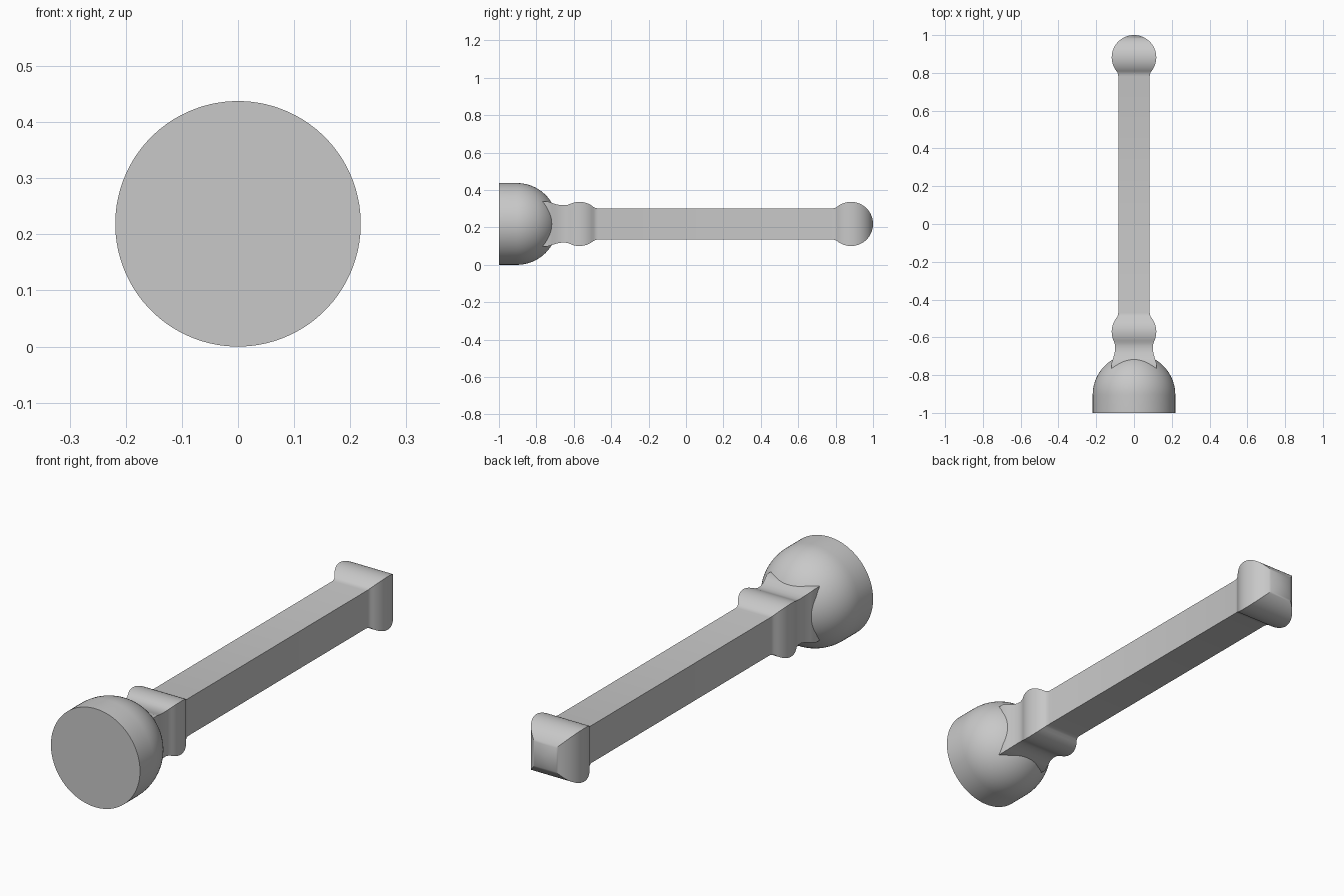
import bpy, bmesh, math

cube = bpy.data.objects.get("Cube")
if cube:
    bpy.data.objects.remove(cube, do_unlink=True)

AXIS_Z = 0.2188

grey = bpy.data.materials.new("plain grey")
grey.use_nodes = True
colour = (0.58, 0.58, 0.58, 1)
grey.diffuse_color = colour
grey.node_tree.nodes["Principled BSDF"].inputs["Base Color"].default_value = colour


def loft(name, profile, sides, reach=1.0):
    """Loft (y, half width) stations along y with a regular cross-section."""
    bm = bmesh.new()
    rings = []
    for y, half in profile:
        ring = []
        for i in range(sides):
            a = 2 * math.pi * (i + 0.5) / sides
            r = half * reach
            ring.append(bm.verts.new((r * math.cos(a), y, AXIS_Z + r * math.sin(a))))
        rings.append(ring)
    for a, b in zip(rings, rings[1:]):
        for i in range(sides):
            j = (i + 1) % sides
            bm.faces.new((a[i], a[j], b[j], b[i]))
    bm.faces.new(rings[0])
    bm.faces.new(rings[-1])
    bmesh.ops.remove_doubles(bm, verts=bm.verts, dist=1e-5)
    bmesh.ops.recalc_face_normals(bm, faces=bm.faces)
    mesh = bpy.data.meshes.new(name)
    bm.to_mesh(mesh)
    bm.free()
    mesh.materials.append(grey)
    obj = bpy.data.objects.new(name, mesh)
    bpy.context.collection.objects.link(obj)
    bpy.ops.object.select_all(action="DESELECT")
    obj.select_set(True)
    bpy.context.view_layer.objects.active = obj
    bpy.ops.object.shade_smooth_by_angle(angle=math.radians(35))
    return obj


def arc(centre, radius, start, end, steps):
    """Stations on a circle, angles in degrees measured from the -y direction."""
    out = []
    for i in range(steps + 1):
        t = math.radians(start + (end - start) * i / steps)
        out.append((centre - radius * math.cos(t), radius * math.sin(t)))
    return out


# Round base: short cylinder closing in a dome
loft("round_base", [(-1, AXIS_Z)] + arc(-0.905, AXIS_Z, 90, 179.9, 20), 96)

# Square handle: flared neck, rounded collar, straight shaft, domed end
neck = [(-0.78, 0.12), (-0.74, 0.12), (-0.715, 0.112), (-0.69, 0.104),
        (-0.665, 0.1), (-0.645, 0.1), (-0.63, 0.103)]
collar = arc(-0.57, 0.118, 66, 124, 12)
shaft = [(-0.492, 0.089), (-0.482, 0.085), (-0.47, 0.083),
         (0.782, 0.083), (0.795, 0.085), (0.805, 0.089)]
knob = arc(0.882, 0.118, 54, 180, 28)
loft("square_handle", neck + collar + shaft + knob, 4, math.sqrt(2))
